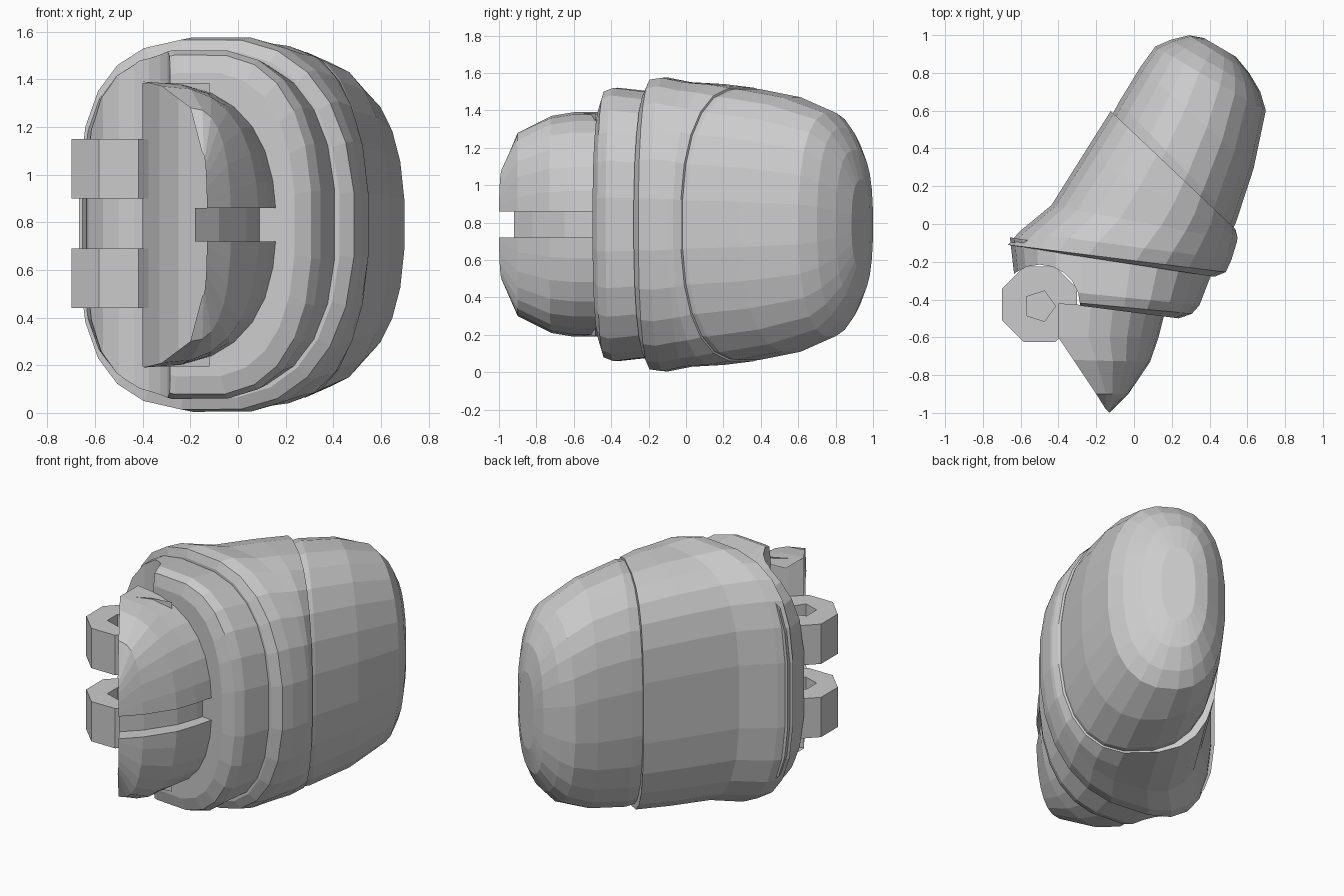
import bpy, bmesh
from math import cos, sin, pi
from mathutils import Vector

if "Cube" in bpy.data.objects:
    bpy.data.objects.remove(bpy.data.objects["Cube"])

ZC = 0.79


def power(v, e):
    return (1 if v >= 0 else -1) * abs(v) ** e


def make_object(name, bm):
    mesh = bpy.data.meshes.new(name)
    bm.to_mesh(mesh)
    bm.free()
    ob = bpy.data.objects.new(name, mesh)
    bpy.context.collection.objects.link(ob)
    return ob


def loft(name, sections, n_left, n_right, sides=24):
    """Loft upright oval sections: left x,y / right x,y / half height."""
    bm = bmesh.new()
    rings = []
    for xl, yl, xr, yr, hz in sections:
        ring = []
        for i in range(sides):
            t = 2 * pi * (i + 0.5) / sides
            n = n_right if cos(t) > 0 else n_left
            u = power(cos(t), 2 / n) * 0.5 + 0.5
            ring.append(bm.verts.new((xl + (xr - xl) * u, yl + (yr - yl) * u,
                                      ZC + hz * power(sin(t), 2 / n))))
        rings.append(ring)
    for a, b in zip(rings, rings[1:]):
        for i in range(sides):
            j = (i + 1) % sides
            bm.faces.new((a[i], a[j], b[j], b[i]))
    bm.faces.new(rings[0])
    bm.faces.new(rings[-1])
    bmesh.ops.recalc_face_normals(bm, faces=bm.faces)
    return make_object(name, bm)


def prism(name, x, y, z0, z1, r, sides, turn=0.0):
    bm = bmesh.new()
    low = [bm.verts.new((x + r * cos(turn + 2 * pi * i / sides),
                         y + r * sin(turn + 2 * pi * i / sides), z0)) for i in range(sides)]
    face = bm.faces.new(low)
    ext = bmesh.ops.extrude_face_region(bm, geom=[face])
    top = [v for v in ext["geom"] if isinstance(v, bmesh.types.BMVert)]
    bmesh.ops.translate(bm, verts=top, vec=(0, 0, z1 - z0))
    bmesh.ops.recalc_face_normals(bm, faces=bm.faces)
    return make_object(name, bm)


def cut(ob, cutter):
    mod = ob.modifiers.new("cut", "BOOLEAN")
    mod.operation = "DIFFERENCE"
    mod.solver = "EXACT"
    mod.object = cutter
    cutter.hide_render = True
    cutter.hide_set(True)


# rounded end cap
loft("end_cap", [
    (-0.14, 0.54, 0.50, -0.08, 0.715),
    (-0.08, 0.65, 0.54, 0.00, 0.73),
    (0.03, 0.83, 0.635, 0.29, 0.685),
    (0.11, 0.94, 0.70, 0.60, 0.60),
    (0.19, 0.975, 0.67, 0.70, 0.52),
    (0.29, 1.00, 0.61, 0.80, 0.40),
    (0.37, 0.985, 0.54, 0.885, 0.24)], 2.5, 2.35)

# main sleeve, fanning from the collar plane to the slanted cap seam
loft("sleeve", [
    (-0.62, -0.12, 0.43, -0.28, 0.73),
    (-0.67, -0.11, 0.49, -0.255, 0.78),
    (-0.61, -0.04, 0.52, -0.19, 0.79),
    (-0.44, 0.10, 0.55, -0.09, 0.765),
    (-0.27, 0.37, 0.55, -0.07, 0.755),
    (-0.125, 0.60, 0.54, -0.03, 0.735)], 3.0, 2.35)

# front collar with a round hinge socket
collar = loft("collar", [
    (-0.66, -0.07, 0.42, -0.25, 0.71),
    (-0.63, -0.33, 0.35, -0.43, 0.735),
    (-0.59, -0.39, 0.31, -0.475, 0.715),
    (-0.54, -0.40, 0.24, -0.50, 0.64)], 3.2, 2.5)
cut(collar, prism("socket_cutter", -0.5, -0.43, -0.5, 2.0, 0.215, 20))

# hinge knuckles with a five-sided pin hole
pin = prism("pin_cutter", -0.5, -0.435, 0.5, 2.0, 0.085, 5)
for name, z0 in (("lower_knuckle", 0.44), ("upper_knuckle", 0.90)):
    cut(prism(name, -0.5, -0.425, z0, z0 + 0.25, 0.216, 8, pi / 8), pin)

# open domed plug with a groove round its middle
G = 0.07
bm = bmesh.new()
rows = []
for bx, by, rx, ry, hz in [
        (-0.40, -0.42, 0.165, -0.46, 0.60),
        (-0.40, -0.60, 0.13, -0.60, 0.60),
        (-0.32, -0.72, 0.085, -0.73, 0.58),
        (-0.20, -0.90, -0.03, -0.90, 0.49),
        (-0.15, -0.98, -0.13, -1.00, 0.30)]:
    base, right = Vector((bx, by, ZC)), Vector((rx, ry, ZC))
    half = []
    for k in range(1, 8):
        a = pi / 2 * k / 7
        half.append((power(cos(a), 0.8) if k < 7 else 0, hz * sin(a) ** 0.8))
    inset = Vector((-0.05, 0.08, 0))
    upper = [right + inset + Vector((0, 0, G)), right + Vector((0, 0, G))]
    upper += [base.lerp(right, u) + Vector((0, 0, max(z, G + 0.01))) for u, z in half]
    lower = [Vector((p.x, p.y, 2 * ZC - p.z)) for p in reversed(upper)]
    rows.append([bm.verts.new(p) for p in lower + upper])
for a, b in zip(rows, rows[1:]):
    for i in range(len(a) - 1):
        bm.faces.new((a[i], b[i], b[i + 1], a[i + 1]))
bm.normal_update()
if sum(f.normal.x * f.calc_area() for f in bm.faces) < 0:
    bmesh.ops.reverse_faces(bm, faces=bm.faces[:])
make_object("plug", bm)

# curved wall inside the plug, beside the hinge, facing forward
bm = bmesh.new()
path = [(-0.40, -0.60), (-0.33, -0.55), (-0.25, -0.51), (-0.12, -0.485)]
cols = [[bm.verts.new((x, y, ZC + s * 0.595)) for s in (-1, 1)] for x, y in path]
for a, b in zip(cols, cols[1:]):
    bm.faces.new((a[0], b[0], b[1], a[1]))
make_object("plug_inner_wall", bm)
